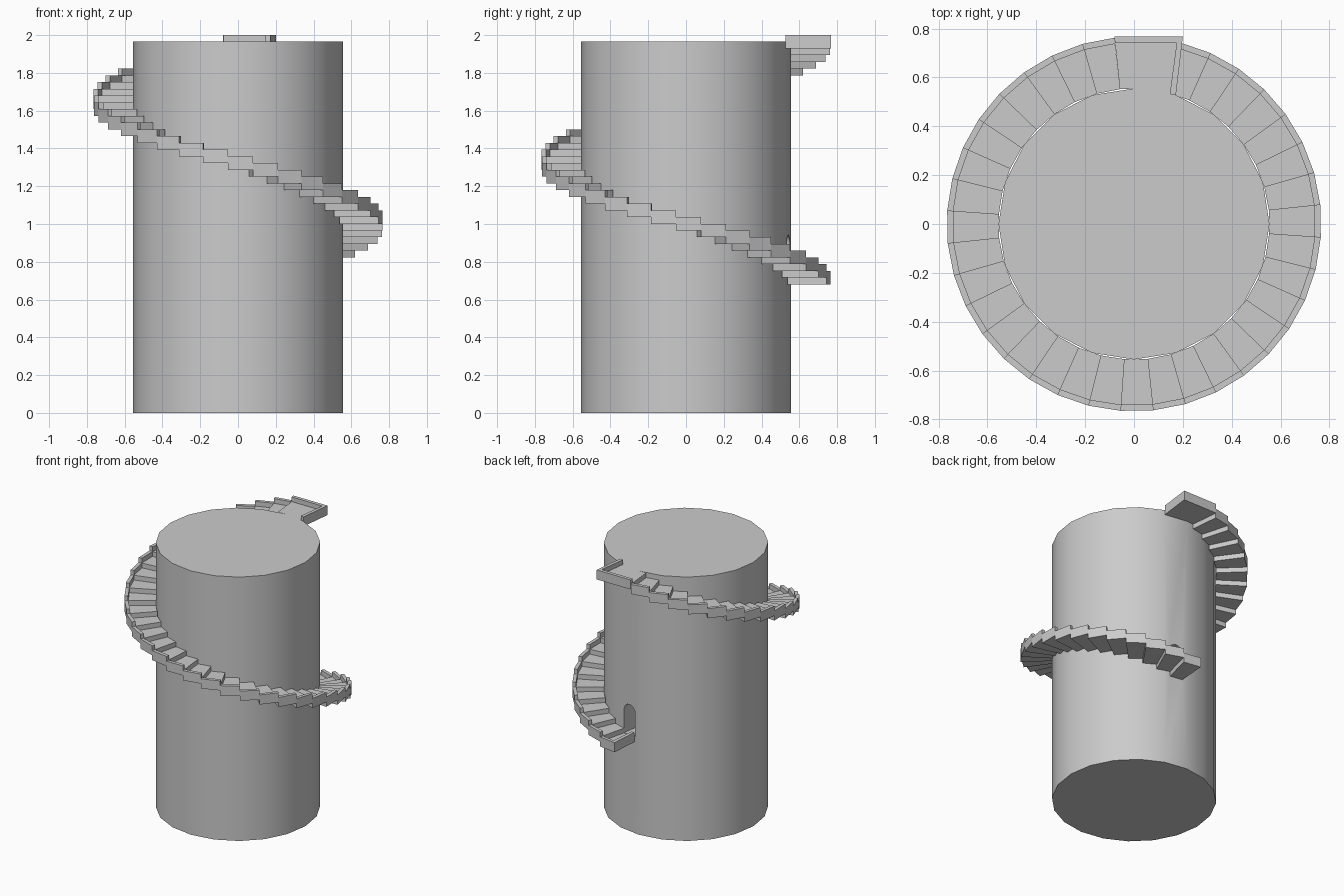
import bpy, bmesh
from math import sin, cos, pi, radians
from mathutils import Matrix

if "Cube" in bpy.data.objects:
    bpy.data.objects.remove(bpy.data.objects["Cube"])

R, OUT, RIM = 0.555, 0.767, 0.025      # tower radius, stair radius, rim thickness
Z0, RISE, START, STEP = 0.68, 0.0357, 86, 10
TOP = 1.965


def finish(bm, name):
    bmesh.ops.recalc_face_normals(bm, faces=bm.faces)
    me = bpy.data.meshes.new(name)
    bm.to_mesh(me)
    bm.free()
    ob = bpy.data.objects.new(name, me)
    bpy.context.collection.objects.link(ob)
    return ob


def loft(bm, a, b):
    """Solid between two matching outlines."""
    va, vb = [bm.verts.new(p) for p in a], [bm.verts.new(p) for p in b]
    bm.faces.new(va)
    bm.faces.new(vb)
    for i in range(len(a)):
        j = (i + 1) % len(a)
        bm.faces.new((va[i], va[j], vb[j], vb[i]))


def prism(bm, pts, z0, z1):
    loft(bm, [(x, y, z0) for x, y in pts], [(x, y, z1) for x, y in pts])


def polar(r, deg):
    return (r * cos(radians(deg)), r * sin(radians(deg)))


# tower body
bpy.ops.mesh.primitive_cylinder_add(vertices=20, radius=R, depth=TOP, location=(0, 0, TOP / 2))
tower = bpy.context.object
tower.name = "tower"

# arched doorway cut into the facet behind the lowest step
bm = bmesh.new()
w, base, spring = 0.052, Z0 + RISE, 0.89
arch = [(-w, base), (w, base)] + [(w * cos(pi * i / 8), spring + w * sin(pi * i / 8)) for i in range(9)]
loft(bm, [(R - 0.12, u, z) for u, z in arch], [(R + 0.1, u, z) for u, z in arch])
bm.transform(Matrix.Rotation(radians(81), 4, 'Z'))
cutter = finish(bm, "doorway_cutter")
cutter.hide_render = True
cutter.hide_set(True)
mod = tower.modifiers.new("doorway", 'BOOLEAN')
mod.operation = 'DIFFERENCE'
mod.solver = 'EXACT'
mod.object = cutter
bpy.context.view_layer.objects.active = tower
tower.select_set(True)
bpy.ops.object.modifier_apply(modifier=mod.name)
bpy.data.objects.remove(cutter)
bpy.ops.object.shade_smooth_by_angle(angle=radians(30))

# spiral steps, each a tread with a raised outer rim
bm = bmesh.new()
section = [(R, 0), (OUT, 0), (OUT, 2 * RISE), (OUT - RIM, 2 * RISE), (OUT - RIM, RISE), (R, RISE)]
for i in range(1, 35):
    z, a = Z0 + i * RISE, START - i * STEP
    ends = [[(*polar(r, d), z + h) for r, h in section] for d in (a, a - STEP)]
    loft(bm, *ends)
finish(bm, "spiral_steps")

# bottom landing with rim on the outer side and the closed end
bm = bmesh.new()
a, b = START, START - STEP
prism(bm, [polar(R, a), polar(OUT, a), polar(OUT, b), polar(R, b)], Z0, Z0 + RISE)
prism(bm, [polar(R, a), polar(OUT, a), polar(OUT, b), polar(OUT - RIM, b),
           polar(OUT - RIM, a - 2), polar(R, a - 2.5)], Z0 + RISE, Z0 + 2 * RISE)
finish(bm, "bottom_landing")

# top landing, squared at the corner
bm = bmesh.new()
zt = Z0 + 35 * RISE
inner, corner, end = polar(R, 96), (0.2, OUT), polar(R, 72)
prism(bm, [inner, (-0.08, OUT), corner, end, (0, R)], zt, TOP)
prism(bm, [(-0.08, OUT), corner, end, (end[0] - RIM, end[1] + 0.004),
           (0.2 - RIM, OUT - RIM), (-0.078, OUT - RIM)], TOP, 2.0)
finish(bm, "top_landing")
